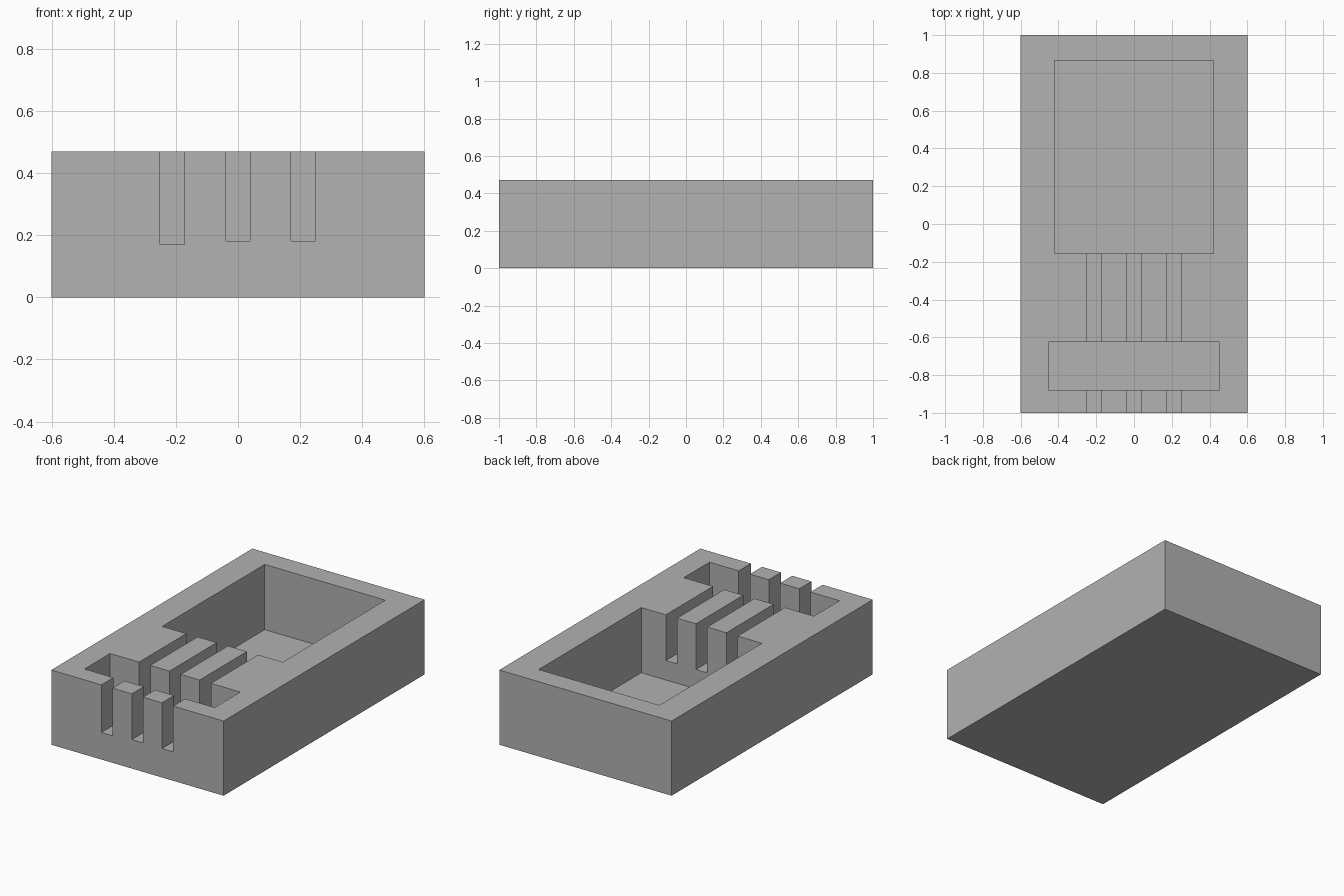
import bpy

default = bpy.data.objects.get("Cube")
if default:
    bpy.data.objects.remove(default, do_unlink=True)

TOP = 0.47
FLOOR = 0.06
ABOVE = TOP + 0.1

grey = bpy.data.materials.new("plain grey")
grey.use_nodes = True
colour = (0.445, 0.445, 0.445, 1)
grey.diffuse_color = colour
grey.node_tree.nodes["Principled BSDF"].inputs["Base Color"].default_value = colour


def box(name, x, y, z):
    """Box spanning the given (low, high) range on each axis."""
    spans = (x, y, z)
    bpy.ops.mesh.primitive_cube_add(size=1, location=[sum(s) / 2 for s in spans])
    obj = bpy.context.object
    obj.name = name
    obj.scale = [s[1] - s[0] for s in spans]
    bpy.ops.object.transform_apply(location=False, rotation=False, scale=True)
    obj.data.materials.append(grey)
    return obj


def cut(body, name, x, y, floor):
    """Sink an open-topped recess into the body."""
    cutter = box(name, x, y, (floor, ABOVE))
    cutter.hide_render = True
    mod = body.modifiers.new(name, 'BOOLEAN')
    mod.operation = 'DIFFERENCE'
    mod.solver = 'EXACT'
    mod.object = cutter
    bpy.context.view_layer.objects.active = body
    bpy.ops.object.modifier_apply(modifier=mod.name)
    bpy.data.objects.remove(cutter, do_unlink=True)


# Solid block
block = box("pocketed_block", (-0.6, 0.6), (-1, 1), (0, TOP))

# Large rear pocket and shallow-fronted cross pocket
cut(block, "rear_pocket", (-0.42, 0.42), (-0.155, 0.865), FLOOR)
cut(block, "front_pocket", (-0.453, 0.453), (-0.88, -0.625), FLOOR)

# Three channels from the front face, through the cross pocket, to the rear pocket
for side, x, floor in (("right", -0.212, 0.17), ("middle", 0, 0.182), ("left", 0.21, 0.182)):
    cut(block, side + "_channel", (x - 0.039, x + 0.039), (-1.1, -0.1), floor)
